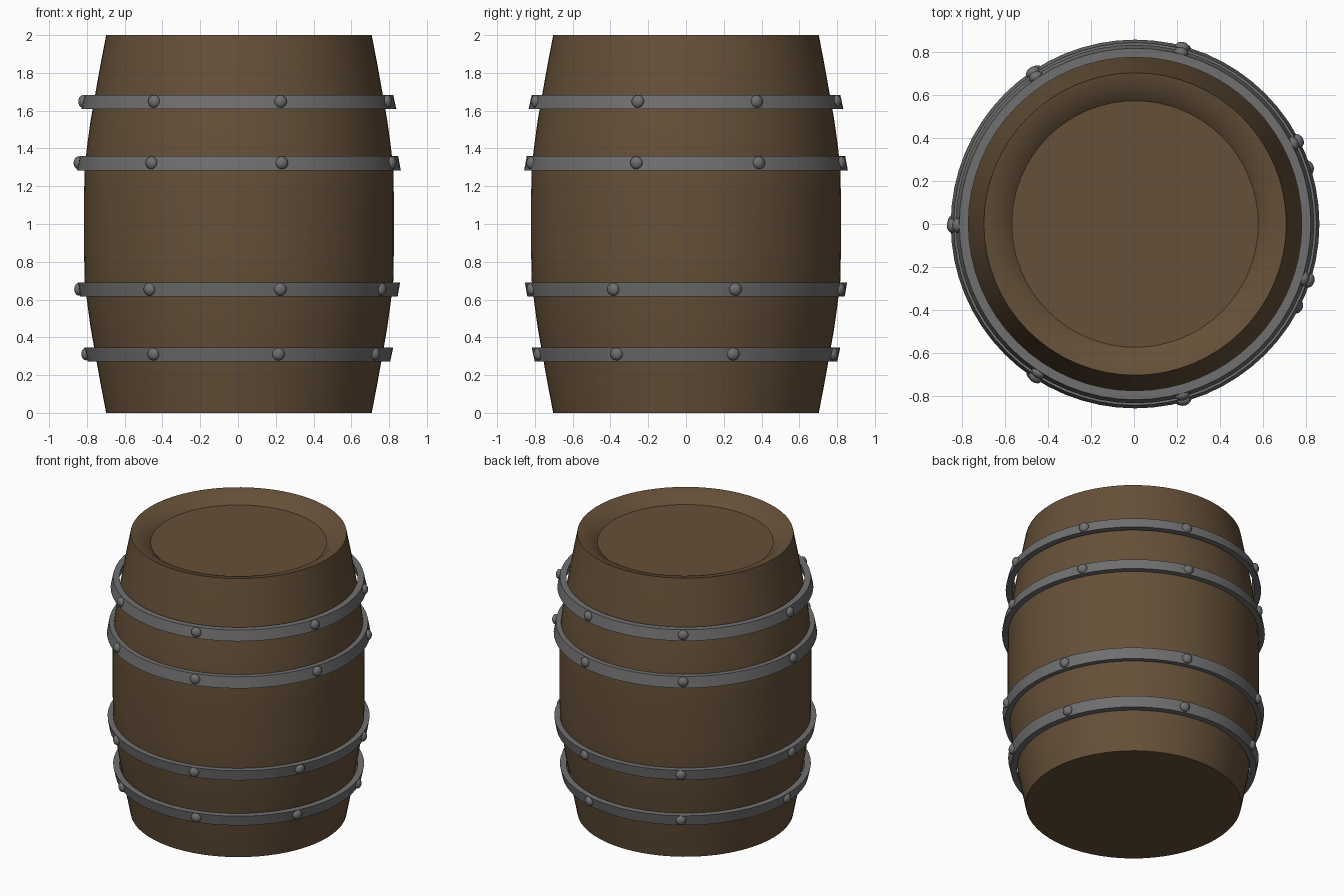
import bpy, bmesh
from math import sin, cos, pi, radians

if "Cube" in bpy.data.objects:
    bpy.data.objects.remove(bpy.data.objects["Cube"])

CX = 0.005   # the rivets shift the staves very slightly off centre


def material(name, color):
    m = bpy.data.materials.new(name)
    m.diffuse_color = (*color, 1)
    m.use_nodes = True
    m.node_tree.nodes["Principled BSDF"].inputs["Base Color"].default_value = m.diffuse_color
    return m


wood = material("wood", (0.13, 0.08, 0.04))
iron = material("iron", (0.16, 0.16, 0.16))


def finish(bm, name, mat, angle=30):
    bmesh.ops.recalc_face_normals(bm, faces=bm.faces)
    me = bpy.data.meshes.new(name)
    bm.to_mesh(me)
    bm.free()
    ob = bpy.data.objects.new(name, me)
    bpy.context.collection.objects.link(ob)
    me.materials.append(mat)
    bpy.ops.object.select_all(action='DESELECT')
    ob.select_set(True)
    bpy.context.view_layer.objects.active = ob
    bpy.ops.object.shade_smooth_by_angle(angle=radians(angle))
    return ob


def lathe(name, profile, mat, closed=False, n=64, angle=30):
    """Revolve (radius, z) points; open profiles get flat end caps."""
    bm = bmesh.new()
    rings = [[bm.verts.new((CX + r * cos(2 * pi * i / n), r * sin(2 * pi * i / n), z))
              for i in range(n)] for r, z in profile]
    pairs = list(zip(rings, rings[1:]))
    if closed:
        pairs.append((rings[-1], rings[0]))
    else:
        bm.faces.new(rings[0])
        bm.faces.new(rings[-1])
    for a, b in pairs:
        for i in range(n):
            j = (i + 1) % n
            bm.faces.new((a[i], a[j], b[j], b[i]))
    return finish(bm, name, mat, angle)


# Wooden body: flat base, bulging sides, dished lid
lathe("barrel_body", [
    (0.703, 0.0), (0.73, 0.14), (0.757, 0.29), (0.785, 0.45), (0.803, 0.58), (0.817, 0.70),
    (0.82, 0.85), (0.82, 1.15), (0.817, 1.30), (0.803, 1.42), (0.785, 1.55),
    (0.757, 1.71), (0.73, 1.86), (0.703, 2.0),
    (0.63, 1.983), (0.573, 1.934)], wood)

# Iron hoops: (name, z bottom, z top, outer radius bottom, outer radius top)
hoops = [("upper_end_hoop", 1.61, 1.683, 0.833, 0.817),
         ("upper_middle_hoop", 1.283, 1.36, 0.857, 0.843),
         ("lower_middle_hoop", 0.615, 0.69, 0.84, 0.853),
         ("lower_end_hoop", 0.273, 0.347, 0.801, 0.817)]
rivet_angles = [180.5, 237, 285.5, 342, 27, 75, 124]

for name, z0, z1, r0, r1 in hoops:
    t = 0.042
    lathe(name, [(r0 - t, z0), (r0, z0), (r1, z1), (r1 - t, z1)], iron, closed=True)

    # Domed rivets; the lower hoops carry the mirrored arrangement
    side = 1 if z0 > 1 else -1
    r, z = (r0 + r1) / 2, (z0 + z1) / 2 + 0.002
    for k, a in enumerate(rivet_angles):
        bm = bmesh.new()
        bmesh.ops.create_uvsphere(bm, u_segments=16, v_segments=10, radius=0.034)
        ob = finish(bm, f"{name}_rivet_{k + 1}", iron, 60)
        th = radians(a) * side
        ob.scale = (0.75, 1, 1)
        ob.rotation_euler = (0, 0, th)
        ob.location = (CX + r * cos(th), r * sin(th), z)
